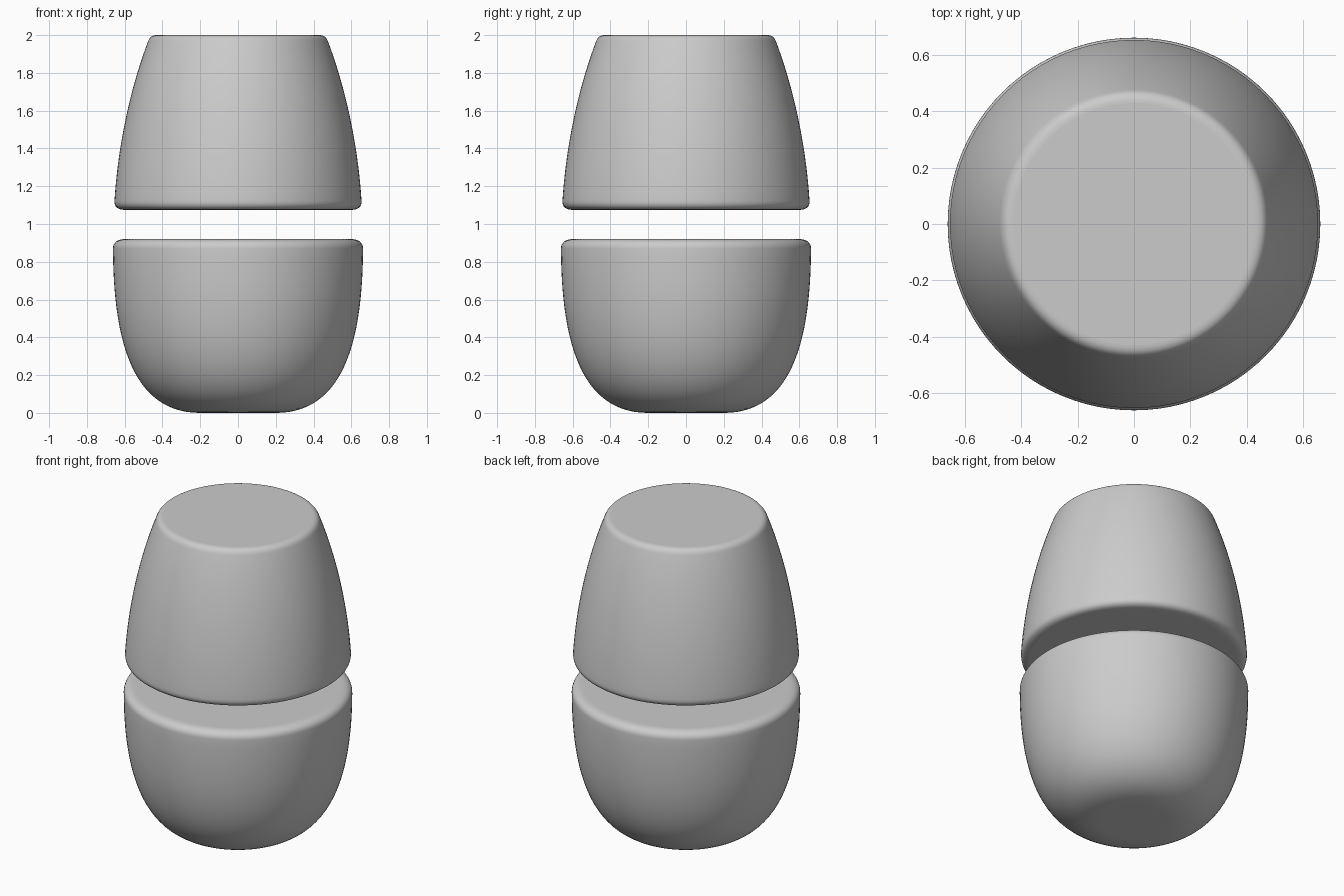
import bpy, math
from mathutils import Vector
from mathutils.geometry import interpolate_bezier

if "Cube" in bpy.data.objects:
    bpy.data.objects.remove(bpy.data.objects["Cube"])

SIDES = 96


def curve(a, b, c, d, n):
    pts = interpolate_bezier(*[Vector((r, 0, z)) for r, z in (a, b, c, d)], n)
    return [(p.x, p.z) for p in pts]


def lathe(name, profile):
    # Revolve an open (radius, z) profile and close both ends with flat caps
    pts = [p for i, p in enumerate(profile)
           if i == 0 or math.dist(p, profile[i - 1]) > 1e-5]
    verts, faces = [], []
    for r, z in pts:
        for k in range(SIDES):
            a = 2 * math.pi * k / SIDES
            verts.append((r * math.cos(a), r * math.sin(a), z))
    for i in range(len(pts) - 1):
        for k in range(SIDES):
            n = (k + 1) % SIDES
            faces.append((i * SIDES + k, i * SIDES + n,
                          (i + 1) * SIDES + n, (i + 1) * SIDES + k))
    faces.append(tuple(reversed(range(SIDES))))
    last = (len(pts) - 1) * SIDES
    faces.append(tuple(range(last, last + SIDES)))
    mesh = bpy.data.meshes.new(name)
    mesh.from_pydata(verts, [], faces)
    mesh.shade_smooth()
    # Flat caps stay flat
    for p in mesh.polygons[-2:]:
        p.use_smooth = False
    ob = bpy.data.objects.new(name, mesh)
    bpy.context.collection.objects.link(ob)
    return ob


# Lower bowl: rounded base, nearly upright wall, soft rim
lathe("lower_bowl",
      curve((0.20, 0.0), (0.54, 0.0), (0.66, 0.34), (0.662, 0.87), 28)
      + curve((0.662, 0.87), (0.662, 0.90), (0.64, 0.92), (0.60, 0.92), 9))

# Upper cap: soft lower rim, gently bowed taper, rounded flat top
lathe("upper_cap",
      curve((0.60, 1.075), (0.635, 1.075), (0.657, 1.09), (0.654, 1.125), 9)
      + curve((0.654, 1.125), (0.635, 1.42), (0.57, 1.72), (0.477, 1.965), 20)
      + curve((0.477, 1.965), (0.469, 1.988), (0.455, 2.0), (0.43, 2.0), 9))
